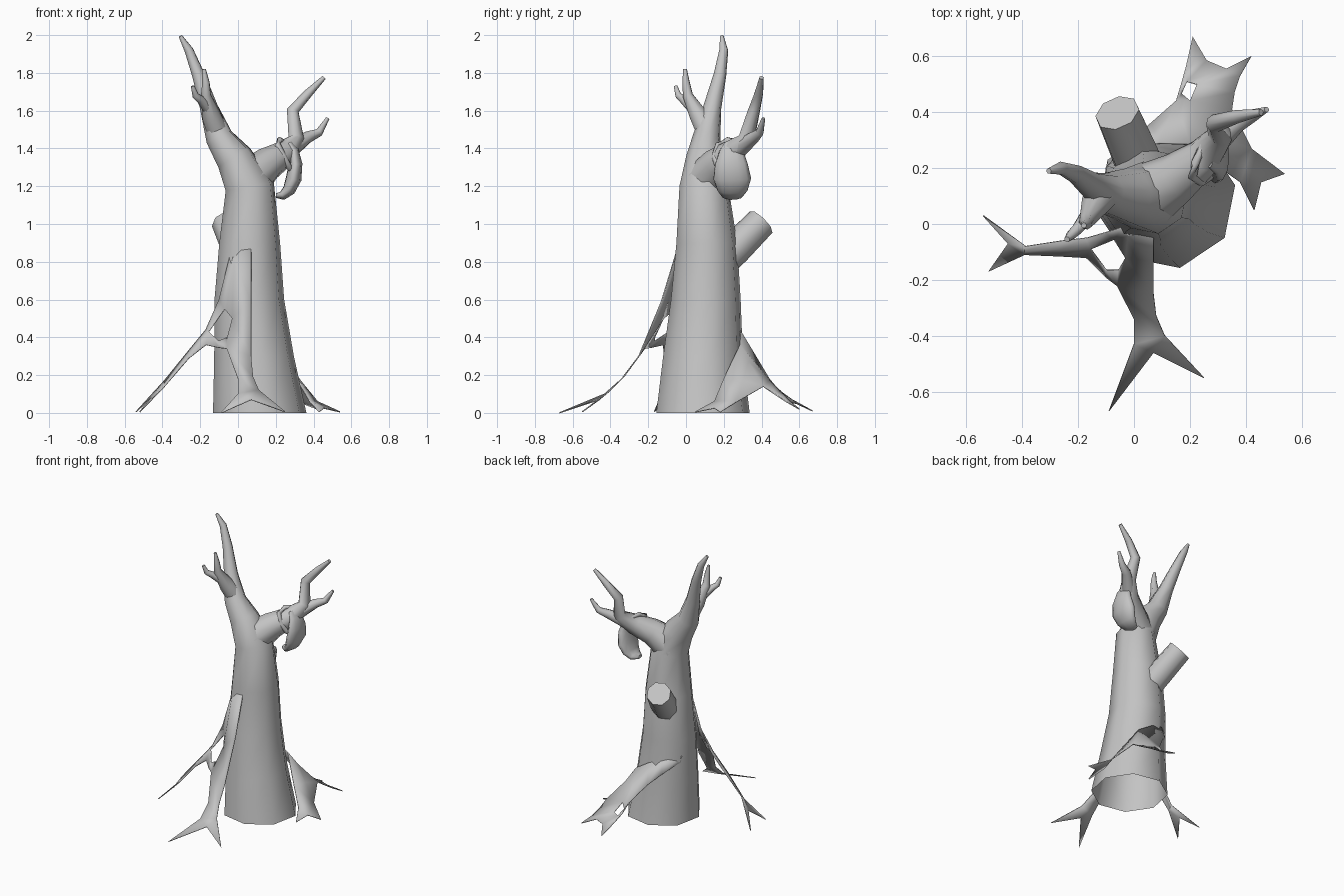
import bpy, bmesh, math
from mathutils import Vector

cube = bpy.data.objects.get("Cube")
if cube:
    bpy.data.objects.remove(cube, do_unlink=True)

bark = bpy.data.materials.new("bark_grey")
bark.use_nodes = True
GREY = (0.55, 0.55, 0.55, 1)
bark.diffuse_color = GREY
bark.node_tree.nodes["Principled BSDF"].inputs["Base Color"].default_value = GREY


def finish(name, bm):
    bmesh.ops.recalc_face_normals(bm, faces=bm.faces)
    mesh = bpy.data.meshes.new(name)
    bm.to_mesh(mesh)
    bm.free()
    mesh.materials.append(bark)
    obj = bpy.data.objects.new(name, mesh)
    bpy.context.collection.objects.link(obj)
    bpy.ops.object.select_all(action="DESELECT")
    obj.select_set(True)
    bpy.context.view_layer.objects.active = obj
    bpy.ops.object.shade_smooth_by_angle(angle=math.radians(65))
    return obj


def tube(name, path, sides=8, wide=1.0, hollow=False):
    """Tapered limb through (x, y, z, radius) points; wide stretches it along y.
    A hollow limb has level lower rings and an open foot."""
    bm = bmesh.new()
    pts = [Vector(p[:3]) for p in path]
    rings = []
    for i, p in enumerate(pts):
        before, after = pts[max(i - 1, 0)], pts[min(i + 1, len(pts) - 1)]
        t = (after - before).normalized()
        if hollow and i < 3:
            t = Vector((0, 0, 1))
        u = Vector((0, 1, 0)).cross(t).normalized()
        v = t.cross(u) * wide
        r = path[i][3]
        angles = [math.tau * (k + 0.25) / sides for k in range(sides)]
        rings.append([bm.verts.new(p + (u * math.cos(a) + v * math.sin(a)) * r)
                      for a in angles])
    for a, b in zip(rings, rings[1:]):
        for k in range(sides):
            n = (k + 1) % sides
            bm.faces.new((a[k], a[n], b[n], b[k]))
    if not hollow:
        bm.faces.new(rings[0][::-1])
    bm.faces.new(rings[-1])
    return finish(name, bm)


def sheet(name, strips, tips):
    """Thin web made of strips (rows of points) and pointed tips (triangles)."""
    bm = bmesh.new()
    for rows in strips:
        grid = [[bm.verts.new(p) for p in row] for row in rows]
        for a, b in zip(grid, grid[1:]):
            for k in range(len(a) - 1):
                bm.faces.new((a[k], a[k + 1], b[k + 1], b[k]))
    for tri in tips:
        bm.faces.new([bm.verts.new(p) for p in tri])
    bmesh.ops.remove_doubles(bm, verts=bm.verts, dist=0.001)
    obj = finish(name, bm)
    solid = obj.modifiers.new("thickness", "SOLIDIFY")
    solid.thickness = 0.006
    solid.offset = 0


# Trunk, open at the foot, running on into the tall limb
tube("trunk", [(.115, .09, 0, .252), (.085, .09, .3, .215), (.06, .105, .6, .188),
               (.062, .11, .9, .164), (.062, .095, 1.2, .132), (-.02, .1, 1.35, .1),
               (-.1, .11, 1.46, .074), (-.155, .14, 1.62, .048), (-.21, .18, 1.79, .034),
               (-.26, .2, 1.92, .024), (-.305, .19, 1.995, .01)], hollow=True)

# Twigs on the tall limb
tube("tall_limb_twig", [(-.1, .12, 1.47, .06), (-.14, .07, 1.57, .052),
                        (-.17, .01, 1.68, .028), (-.17, 0, 1.75, .02),
                        (-.18, -.005, 1.82, .01)])
tube("tall_limb_twiglet", [(-.15, .05, 1.6, .032), (-.2, -.015, 1.66, .022),
                           (-.225, -.04, 1.68, .018), (-.24, -.055, 1.73, .01)])

# Side limb with its fork
tube("side_limb", [(.05, .1, 1.22, .12), (.16, .17, 1.32, .09), (.25, .24, 1.375, .07),
                   (.31, .32, 1.45, .045), (.29, .36, 1.6, .033),
                   (.37, .385, 1.69, .024), (.455, .4, 1.775, .012)])
tube("side_limb_twig", [(.27, .27, 1.39, .05), (.37, .36, 1.46, .032),
                        (.43, .39, 1.485, .022), (.475, .41, 1.56, .01)])

# Broken stub at the back
tube("broken_stub", [(.06, .1, .72, .09), (0, .26, .87, .088), (-.06, .398, 1.01, .082)])

# Moss hanging over the side limb, and the vine tied round it
tube("hanging_moss", [(.27, .24, 1.43, .016), (.295, .24, 1.39, .026),
                      (.305, .24, 1.32, .036), (.295, .245, 1.24, .042),
                      (.27, .245, 1.18, .034), (.235, .245, 1.15, .024),
                      (.2, .245, 1.15, .012)], 12, wide=2.4)
tube("tied_vine", [(.25, .29, 1.43, .014), (.22, .22, 1.445, .016), (.21, .17, 1.42, .016),
                   (.24, .15, 1.36, .016), (.27, .17, 1.3, .016), (.3, .23, 1.27, .014)])

# Front web: leg to the front, side leg round a hole
knee = (-.06, -.22, .34)
crotch = (.07, -.46, .07)
ankle_l, ankle_r = (0, -.43, .1), (.11, -.4, .12)
top = (-.02, -.04, .82)
rim_top, rim_right = (-.07, -.055, .55), (-.03, -.12, .5)
fork_out, fork_in, fork_low = (-.17, -.05, .44), (-.155, -.09, .43), (-.17, -.12, .36)
shin_a, shin_b = (-.39, -.08, .17), (-.39, -.11, .14)
toe = (-.45, -.07, .09)
sheet("front_web", [
    [[top, (.07, -.03, .92)], [rim_right, (.07, -.13, .59)], [knee, (.07, -.25, .3)],
     [(0, -.34, .18), (.08, -.33, .19)], [ankle_l, ankle_r]],
    [[(-.04, -.01, .84), top], [(-.1, -.03, .6), rim_top], [fork_out, fork_in]],
    [[fork_in, fork_low], [(-.1, -.165, .38), (-.1, -.19, .345)], [(-.055, -.165, .4), knee]],
    [[fork_out, fork_in, fork_low], [(-.26, -.06, .33), (-.26, -.09, .31), (-.26, -.115, .29)],
     [shin_a, (-.39, -.095, .155), shin_b]],
], [(top, rim_top, rim_right), ((-.055, -.165, .4), rim_right, knee),
    (ankle_l, crotch, (-.09, -.67, 0)), (crotch, ankle_r, (.25, -.55, .005)),
    (ankle_l, ankle_r, crotch), (shin_a, toe, (-.54, .03, .005)),
    (shin_b, (-.52, -.17, .005), toe), (shin_a, shin_b, toe)])

# Rear web: wraps the trunk and spreads into two pairs of points
ridge, edge, mid = (.2, .285, .36), (.15, .44, .18), (.2, .44, .17)
corner, hip, saddle = (.35, .41, .14), (.31, .2, .18), (.33, .3, .17)
rim_l, rim_low, rim_r = (.17, .465, .14), (.19, .51, .1), (.225, .5, .115)
sole = [(.185, .56, .07), (.26, .585, .05), (.33, .555, .055), (.38, .53, .06)]
heel_a, heel_b, web = (.38, .15, .06), (.42, .27, .06), (.455, .15, .025)
sheet("rear_web", [
    [[(-.1, .19, .49), (-.1, .2, .45)], [(0, .275, .46), (-.01, .3, .37)],
     [(.09, .29, .43), (.06, .36, .3)], [ridge, edge]],
    [[ridge, edge], [(.25, .33, .27), mid]],
    [[ridge, (.25, .33, .27), mid], [hip, saddle, corner]],
    [[edge, mid], [(.165, .49, .12), rim_l], [sole[0], rim_low]],
    [[mid, corner], [rim_r, (.36, .47, .1)], [sole[2], sole[3]]],
    [[rim_low, rim_r], [sole[1], sole[2]]],
    [[hip, saddle], [heel_a, heel_b]],
], [(sole[0], sole[1], (.21, .67, .01)), (sole[2], sole[3], (.42, .6, .02)),
    (rim_low, sole[0], sole[1]), (saddle, corner, heel_b),
    (heel_a, web, (.43, .05, .005)), (web, heel_b, (.54, .18, .005)),
    (heel_a, heel_b, web)])
